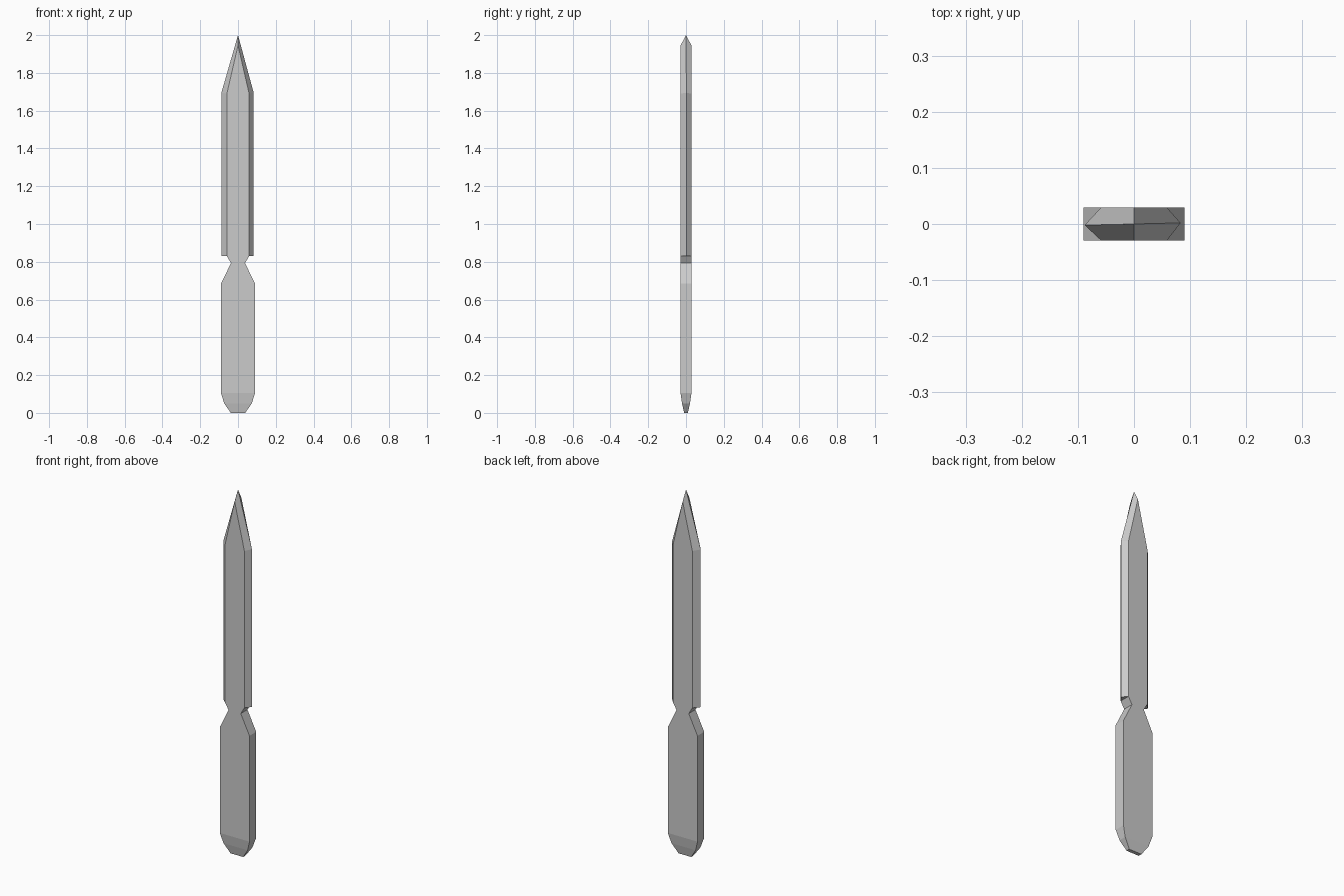
import bpy, bmesh

if "Cube" in bpy.data.objects:
    bpy.data.objects.remove(bpy.data.objects["Cube"])


def loft(name, rings, caps):
    """Skin matching vertex rings, add cap polygons as (ring, indices)."""
    bm = bmesh.new()
    loops = [[bm.verts.new(p) for p in ring] for ring in rings]
    n = len(rings[0])
    for a, b in zip(loops, loops[1:]):
        for i in range(n):
            j = (i + 1) % n
            bm.faces.new((a[i], a[j], b[j], b[i]))
    for r, ids in caps:
        bm.faces.new([loops[r][i] for i in ids])
    bmesh.ops.remove_doubles(bm, verts=bm.verts, dist=0.0005)
    bmesh.ops.recalc_face_normals(bm, faces=bm.faces)
    mesh = bpy.data.meshes.new(name)
    bm.to_mesh(mesh)
    bm.free()
    obj = bpy.data.objects.new(name, mesh)
    bpy.context.collection.objects.link(obj)
    return obj


H = 0.029     # half thickness
F = 0.059     # half width of the blade flat

# Handle with rounded butt and pinched neck: (z, half width, half depth)
stations = [(0, 0.038, 0.010), (0.05, 0.073, 0.021), (0.105, 0.09, H),
            (0.685, 0.09, H), (0.793, 0.037, H), (0.83, F, H)]
loft("handle",
     [[(-x, -y, z), (x, -y, z), (x, y, z), (-x, y, z)] for z, x, y in stations],
     [(0, (3, 2, 1, 0))])


# Blade: flat faces with bevelled edges running to a point
def blade_ring(left, right, flat, z_edge, z_flat, skew):
    return [(left, -skew, z_edge), (-flat, -H, z_flat), (flat, -H, z_flat),
            (right, skew, z_edge), (flat, H, z_flat), (-flat, H, z_flat)]


loft("blade",
     [blade_ring(-0.088, 0.083, F, 0.83, 0.83, 0.002),
      blade_ring(-0.088, 0.083, F, 1.695, 1.69, 0.002),
      blade_ring(0, 0, 0, 2.0, 1.945, 0)],
     [(0, (0, 5, 1)), (0, (2, 4, 3))])
